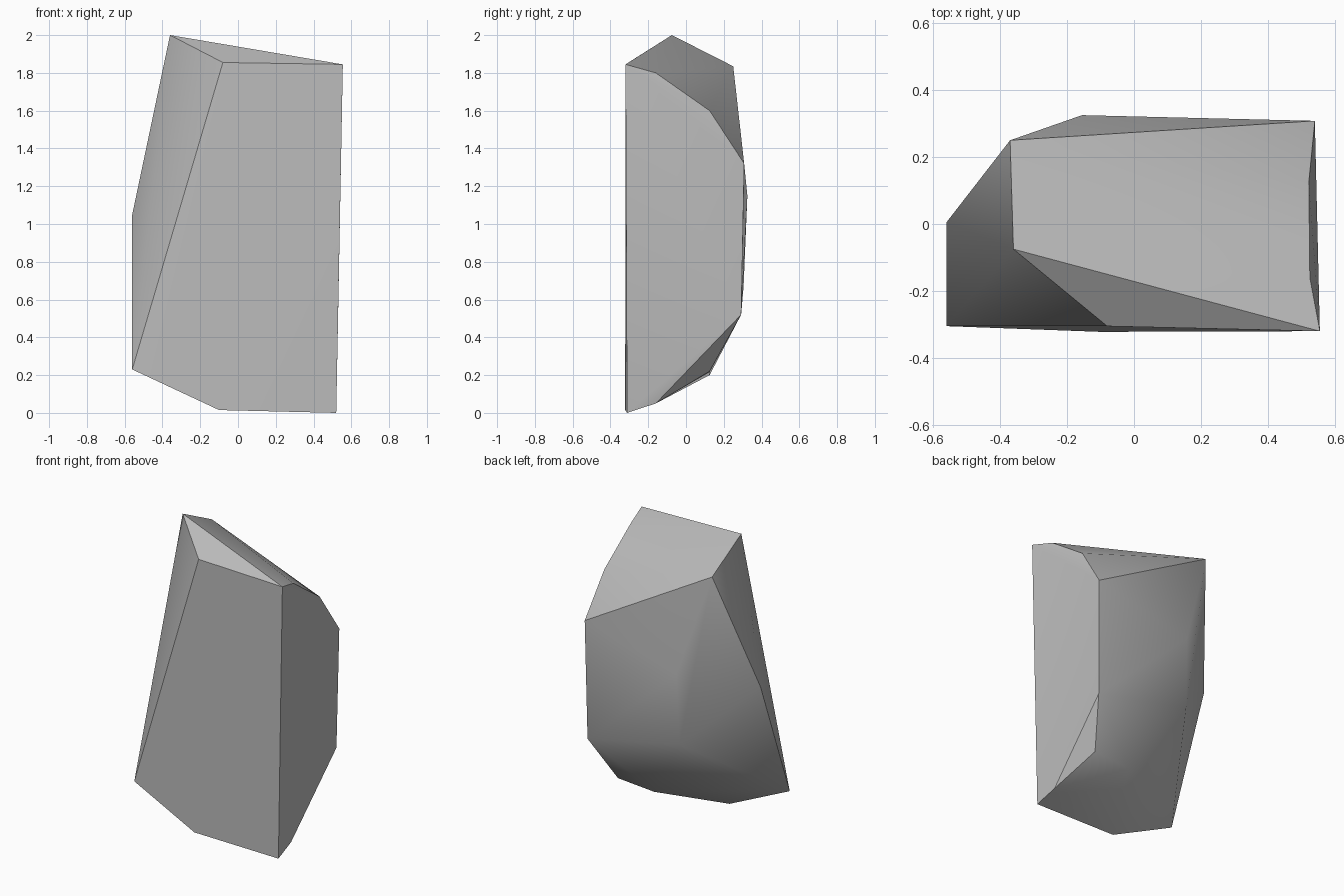
import bpy
import bmesh
from math import radians

cube = bpy.data.objects.get("Cube")
if cube:
    bpy.data.objects.remove(cube, do_unlink=True)

# Stone material
stone = bpy.data.materials.new("stone_grey")
stone.use_nodes = True
colour = (0.5, 0.5, 0.5, 1)
stone.diffuse_color = colour
stone.node_tree.nodes["Principled BSDF"].inputs["Base Color"].default_value = colour

# Corners of the boulder, grouped by side
crest = [(-0.36, -0.075, 2), (-0.37, 0.25, 1.835)]
front = [(-0.08, -0.305, 1.855), (0.555, -0.32, 1.845), (-0.56, -0.305, 0.23),
         (-0.1, -0.322, 0.015), (0.52, -0.312, 0)]
left_rim = [(0.525, -0.16, 1.8), (0.522, 0.125, 1.6), (0.54, 0.308, 1.32),
            (0.53, 0.292, 0.52), (0.42, 0.125, 0.22), (0.508, -0.16, 0.05)]
back = [(-0.155, 0.325, 1.15), (-0.165, 0.305, 0.67), (0.15, 0.125, 0.2)]
right_corner = [(-0.56, 0.005, 1.05)]

# Wrap the corners in a faceted skin
bm = bmesh.new()
for corner in crest + front + left_rim + back + right_corner:
    bm.verts.new(corner)
hull = bmesh.ops.convex_hull(bm, input=bm.verts)
spare = [v for v in hull["geom_interior"] if isinstance(v, bmesh.types.BMVert)]
bmesh.ops.delete(bm, geom=spare, context='VERTS')
bmesh.ops.recalc_face_normals(bm, faces=bm.faces)

mesh = bpy.data.meshes.new("boulder")
bm.to_mesh(mesh)
bm.free()
mesh.materials.append(stone)
boulder = bpy.data.objects.new("boulder", mesh)
bpy.context.collection.objects.link(boulder)

# Soft facets with crisp main edges
bpy.ops.object.select_all(action='DESELECT')
boulder.select_set(True)
bpy.context.view_layer.objects.active = boulder
bpy.ops.object.shade_smooth_by_angle(angle=radians(30))
